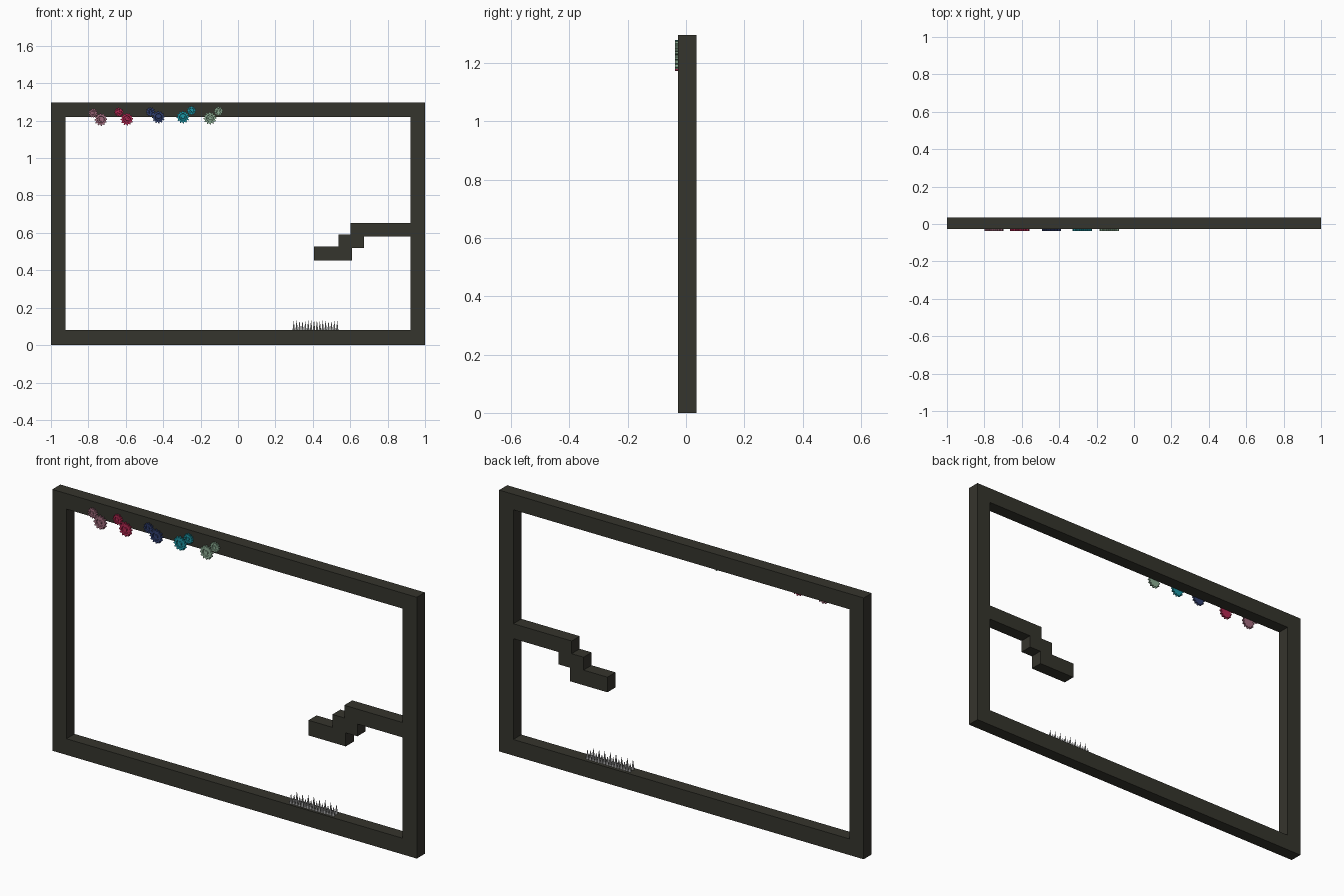
import bpy, bmesh, math, random

if "Cube" in bpy.data.objects:
    bpy.data.objects.remove(bpy.data.objects["Cube"])
random.seed(4)


def material(name, rgb):
    m = bpy.data.materials.new(name)
    m.diffuse_color = (*rgb, 1)
    m.use_nodes = True
    m.node_tree.nodes["Principled BSDF"].inputs["Base Color"].default_value = m.diffuse_color
    return m


def finish(name, bm, mat):
    bmesh.ops.recalc_face_normals(bm, faces=bm.faces)
    me = bpy.data.meshes.new(name)
    bm.to_mesh(me)
    bm.free()
    ob = bpy.data.objects.new(name, me)
    me.materials.append(mat)
    bpy.context.collection.objects.link(ob)
    return ob


Y0, Y1 = -0.027, 0.036
stone = material("dark stone", (0.036, 0.035, 0.026))
steel = material("pale steel", (0.5, 0.5, 0.5))

# Rectangular frame: four mitred sides round a loop
bm = bmesh.new()
outer = [(-1, 0), (1, 0), (1, 1.296), (-1, 1.296)]
inner = [(-0.922, 0.08), (0.922, 0.08), (0.922, 1.219), (-0.922, 1.219)]
rings = [[bm.verts.new((x, y, z)) for x, z in loop]
         for loop, y in ((outer, Y0), (outer, Y1), (inner, Y1), (inner, Y0))]
for a in range(4):
    r, s = rings[a], rings[(a + 1) % 4]
    for i in range(4):
        j = (i + 1) % 4
        bm.faces.new((r[i], r[j], s[j], s[i]))
finish("frame", bm, stone)

# Stepped ledge: one stair-shaped profile, extruded through the frame depth
profile = [(0.406, 0.452), (0.61, 0.452), (0.61, 0.519), (0.674, 0.519),
           (0.674, 0.58), (0.93, 0.58), (0.93, 0.654), (0.602, 0.654),
           (0.602, 0.591), (0.537, 0.591), (0.537, 0.527), (0.406, 0.527)]
bm = bmesh.new()
face = bm.faces.new([bm.verts.new((x, Y0, z)) for x, z in profile])
ext = bmesh.ops.extrude_face_region(bm, geom=[face], use_keep_orig=True)
bmesh.ops.translate(bm, vec=(0, Y1 - Y0, 0),
                    verts=[v for v in ext["geom"] if isinstance(v, bmesh.types.BMVert)])
finish("stepped_ledge", bm, stone)

# Floor spikes: two rows of slim cones, tall and short in turn
bm = bmesh.new()
for row, y in enumerate((-0.010, 0.014)):
    for i in range(16):
        tall = (i + row) % 2 == 0
        h = (0.054 if tall else 0.034) + random.uniform(-0.006, 0.002)
        cone = bmesh.ops.create_cone(bm, segments=6, cap_ends=True,
                                     radius1=0.0075, radius2=0.0003, depth=h)
        bmesh.ops.translate(bm, verts=cone["verts"],
                            vec=(0.298 + i * 0.0155, y, 0.079 + h / 2))
finish("floor_spikes", bm, steel)


# Toothed gear with a raised rim and a sunken groove around its hub
def gear(name, x, z, r, mat, teeth=12):
    bm = bmesh.new()
    front, back = -0.037, Y0 + 0.001
    n = teeth * 4

    def ring(radius, y, toothed=False):
        vs = []
        for i in range(n):
            q = radius if not toothed or i % 4 < 2 else radius * 0.8
            a = 2 * math.pi * i / n
            vs.append(bm.verts.new((x + q * math.cos(a), y, z + q * math.sin(a))))
        return vs

    loops = [ring(r, back, True), ring(r, front, True),
             ring(r * 0.55, front), ring(r * 0.5, front + 0.005),
             ring(r * 0.28, front + 0.005), ring(r * 0.25, front)]
    for a, b in zip(loops, loops[1:]):
        for i in range(n):
            j = (i + 1) % n
            bm.faces.new((a[i], a[j], b[j], b[i]))
    bm.faces.new(loops[0])
    bm.faces.new(loops[-1])
    finish(name, bm, mat)


# Five coloured pairs: large gear centre, then small gear centre
pairs = [("dusty pink", (0.36, 0.15, 0.21), -0.733, 1.206, -0.775, 1.241),
         ("crimson", (0.46, 0.022, 0.085), -0.594, 1.208, -0.637, 1.246),
         ("navy blue", (0.03, 0.05, 0.16), -0.425, 1.219, -0.468, 1.248),
         ("turquoise", (0.012, 0.31, 0.38), -0.294, 1.219, -0.249, 1.254),
         ("sage green", (0.27, 0.43, 0.30), -0.150, 1.213, -0.104, 1.251)]
for colour, rgb, x1, z1, x2, z2 in pairs:
    mat = material(colour, rgb)
    key = colour.replace(" ", "_")
    gear(key + "_large_gear", x1, z1, 0.034, mat)
    gear(key + "_small_gear", x2, z2, 0.025, mat)
